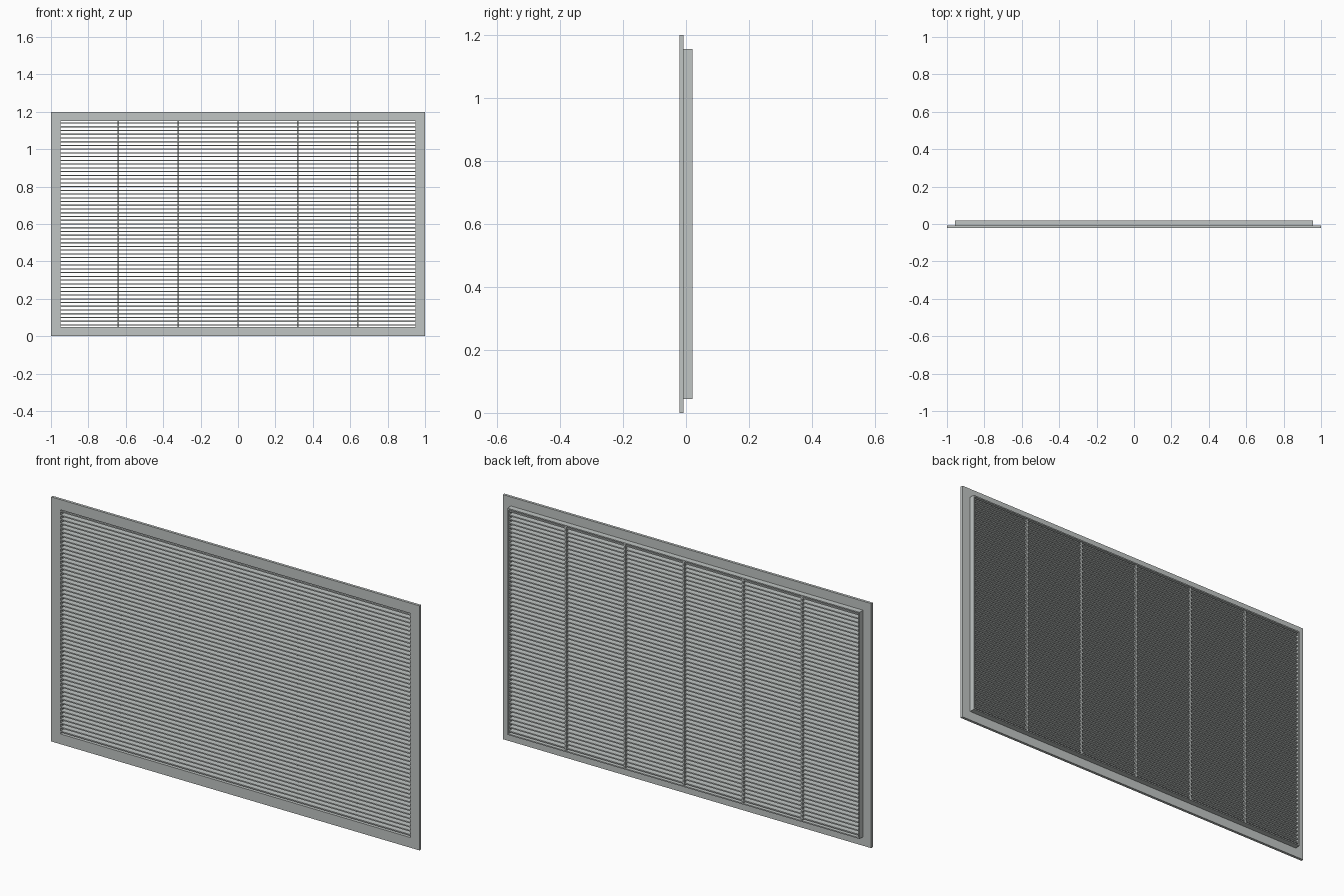
import bpy
import bmesh

cube = bpy.data.objects.get("Cube")
if cube:
    bpy.data.objects.remove(cube, do_unlink=True)

WIDTH, HEIGHT = 2.0, 1.2
BORDER = 0.05            # flange width around the opening
COLLAR = 0.044           # inset of the collar's outer wall
FRONT, STEP, BACK = -0.021, -0.008, 0.02
PITCH = 0.02
SLAT_COUNT = 55

# Painted metal
metal = bpy.data.materials.new("light grey metal")
colour = (0.53, 0.56, 0.55, 1.0)
metal.diffuse_color = colour
metal.use_nodes = True
metal.node_tree.nodes["Principled BSDF"].inputs["Base Color"].default_value = colour


def finish(name, bm):
    bmesh.ops.recalc_face_normals(bm, faces=bm.faces)
    mesh = bpy.data.meshes.new(name)
    bm.to_mesh(mesh)
    bm.free()
    mesh.materials.append(metal)
    obj = bpy.data.objects.new(name, mesh)
    bpy.context.collection.objects.link(obj)
    return obj


def add_box(bm, x, y, z):
    """Add a box from (low, high) ranges on each axis."""
    verts = bmesh.ops.create_cube(bm, size=1)["verts"]
    for v in verts:
        for axis, (low, high) in enumerate((x, y, z)):
            v.co[axis] = low if v.co[axis] < 0 else high


# Frame: an L-shaped section (inset, depth) carried around the rectangle
section = [(0, FRONT), (BORDER, FRONT), (BORDER, BACK),
           (COLLAR, BACK), (COLLAR, STEP), (0, STEP)]
bm = bmesh.new()
rings = []
for inset, y in section:
    x, low, high = WIDTH / 2 - inset, inset, HEIGHT - inset
    corners = [(-x, low), (x, low), (x, high), (-x, high)]
    rings.append([bm.verts.new((cx, y, cz)) for cx, cz in corners])
for i, ring in enumerate(rings):
    after = rings[(i + 1) % len(rings)]
    for j in range(4):
        k = (j + 1) % 4
        bm.faces.new((ring[j], ring[k], after[k], after[j]))
finish("frame", bm)

# Horizontal slats, let slightly into the collar walls
half = WIDTH / 2 - BORDER + 0.002
bm = bmesh.new()
for i in range(SLAT_COUNT):
    z = BORDER + PITCH * (i + 0.5)
    add_box(bm, (-half, half), (-0.018, 0.015), (z - 0.003, z + 0.003))
finish("slats", bm)

# Upright support bars near the back of the slats
bm = bmesh.new()
for i in range(-2, 3):
    x = i * 0.32
    add_box(bm, (x - 0.004, x + 0.004), (0.006, 0.0165),
            (BORDER - 0.002, HEIGHT - BORDER + 0.002))
finish("support_bars", bm)
